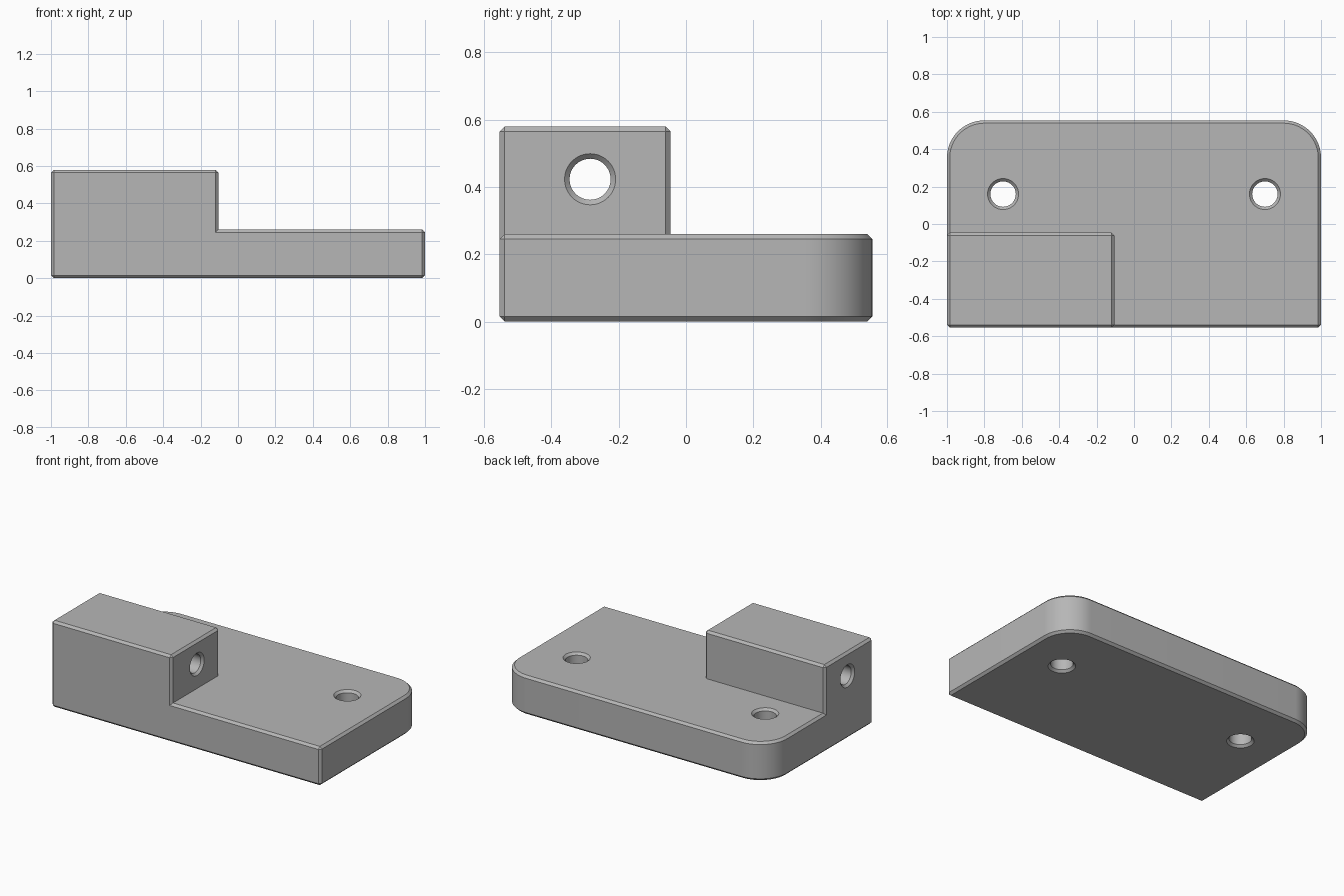
import bpy, bmesh
from math import sin, cos, pi, radians
from mathutils import Matrix, Vector

cube = bpy.data.objects.get("Cube")
if cube:
    bpy.data.objects.remove(cube, do_unlink=True)

HALF_X, HALF_Y = 1.0, 0.554
BASE_TOP, BLOCK_TOP = 0.26, 0.58
BLOCK_X, BLOCK_Y = -0.105, -0.046
CORNER, CHAMFER = 0.2, 0.015

grey = bpy.data.materials.new("plain_grey")
grey.use_nodes = True
grey.diffuse_color = (0.47, 0.47, 0.47, 1)
grey.node_tree.nodes["Principled BSDF"].inputs["Base Color"].default_value = grey.diffuse_color


def add_object(name, bm):
    bmesh.ops.recalc_face_normals(bm, faces=bm.faces)
    mesh = bpy.data.meshes.new(name)
    bm.to_mesh(mesh)
    bm.free()
    mesh.materials.append(grey)
    obj = bpy.data.objects.new(name, mesh)
    bpy.context.collection.objects.link(obj)
    return obj


def arc(cx, cy, start, steps=20):
    angles = [start + pi / 2 * i / steps for i in range(steps + 1)]
    return [(cx + CORNER * cos(a), cy + CORNER * sin(a)) for a in angles]


# Plate outline with two rounded rear corners
outline = [(-HALF_X, -HALF_Y), (BLOCK_X, -HALF_Y), (HALF_X, -HALF_Y)]
outline += arc(HALF_X - CORNER, HALF_Y - CORNER, 0)
outline += arc(CORNER - HALF_X, HALF_Y - CORNER, pi / 2)
outline += [(-HALF_X, BLOCK_Y)]

bm = bmesh.new()
low = [bm.verts.new((x, y, 0)) for x, y in outline]
high = [bm.verts.new((x, y, BASE_TOP)) for x, y in outline]
inner = bm.verts.new((BLOCK_X, BLOCK_Y, BASE_TOP))
bm.faces.new(low[::-1])
for i in range(len(low)):
    j = (i + 1) % len(low)
    bm.faces.new((low[i], low[j], high[j], high[i]))
bm.faces.new(high[1:] + [inner])
footprint = bm.faces.new((high[0], high[1], inner, high[-1]))

# Raised block on the front corner
raised = bmesh.ops.extrude_face_region(bm, geom=[footprint])["geom"]
bmesh.ops.translate(bm, vec=(0, 0, BLOCK_TOP - BASE_TOP),
                    verts=[g for g in raised if isinstance(g, bmesh.types.BMVert)])
if footprint.is_valid:
    bmesh.ops.delete(bm, geom=[footprint], context="FACES_ONLY")
bmesh.ops.recalc_face_normals(bm, faces=bm.faces)
bmesh.ops.dissolve_limit(bm, angle_limit=radians(1), verts=bm.verts, edges=bm.edges)

# Chamfer on every outside edge
outside = [e for e in bm.edges if e.calc_face_angle_signed(0) > radians(45)]
bmesh.ops.bevel(bm, geom=outside, offset=CHAMFER, offset_type="OFFSET",
                segments=1, profile=0.5, affect="EDGES")
bracket = add_object("bracket_body", bm)


def drill(name, centre, axis, length, radius, sides=48):
    """Cut a through hole with countersunk rims."""
    c, h = CHAMFER, length / 2
    bm = bmesh.new()
    turn = Vector((0, 0, 1)).rotation_difference(Vector(axis)).to_matrix().to_4x4()
    rings = []
    for z, r in ((-h - c, radius + 2 * c), (c - h, radius), (h - c, radius), (h + c, radius + 2 * c)):
        place = Matrix.Translation(centre) @ turn @ Matrix.Translation((0, 0, z))
        rings.append(bmesh.ops.create_circle(bm, segments=sides, radius=r, matrix=place)["verts"])
    for a, b in zip(rings, rings[1:]):
        for i in range(sides):
            j = (i + 1) % sides
            bm.faces.new((a[i], a[j], b[j], b[i]))
    bm.faces.new(rings[0])
    bm.faces.new(rings[-1])
    cutter = add_object(name, bm)
    cutter.hide_render = True
    mod = bracket.modifiers.new(name, "BOOLEAN")
    mod.operation, mod.solver, mod.object = "DIFFERENCE", "EXACT", cutter
    bpy.ops.object.modifier_apply(modifier=mod.name)
    bpy.data.objects.remove(cutter, do_unlink=True)


bpy.ops.object.select_all(action="DESELECT")
bpy.context.view_layer.objects.active = bracket
bracket.select_set(True)

# Two mounting holes and one cross hole through the block
for side, name in ((-1, "right_hole"), (1, "left_hole")):
    drill(name, (side * 0.7, 0.16, BASE_TOP / 2), (0, 0, 1), BASE_TOP, 0.068)
drill("cross_hole", ((BLOCK_X - HALF_X) / 2, -0.285, 0.423), (1, 0, 0), BLOCK_X + HALF_X, 0.061)

bpy.ops.object.shade_smooth_by_angle(angle=radians(30))
